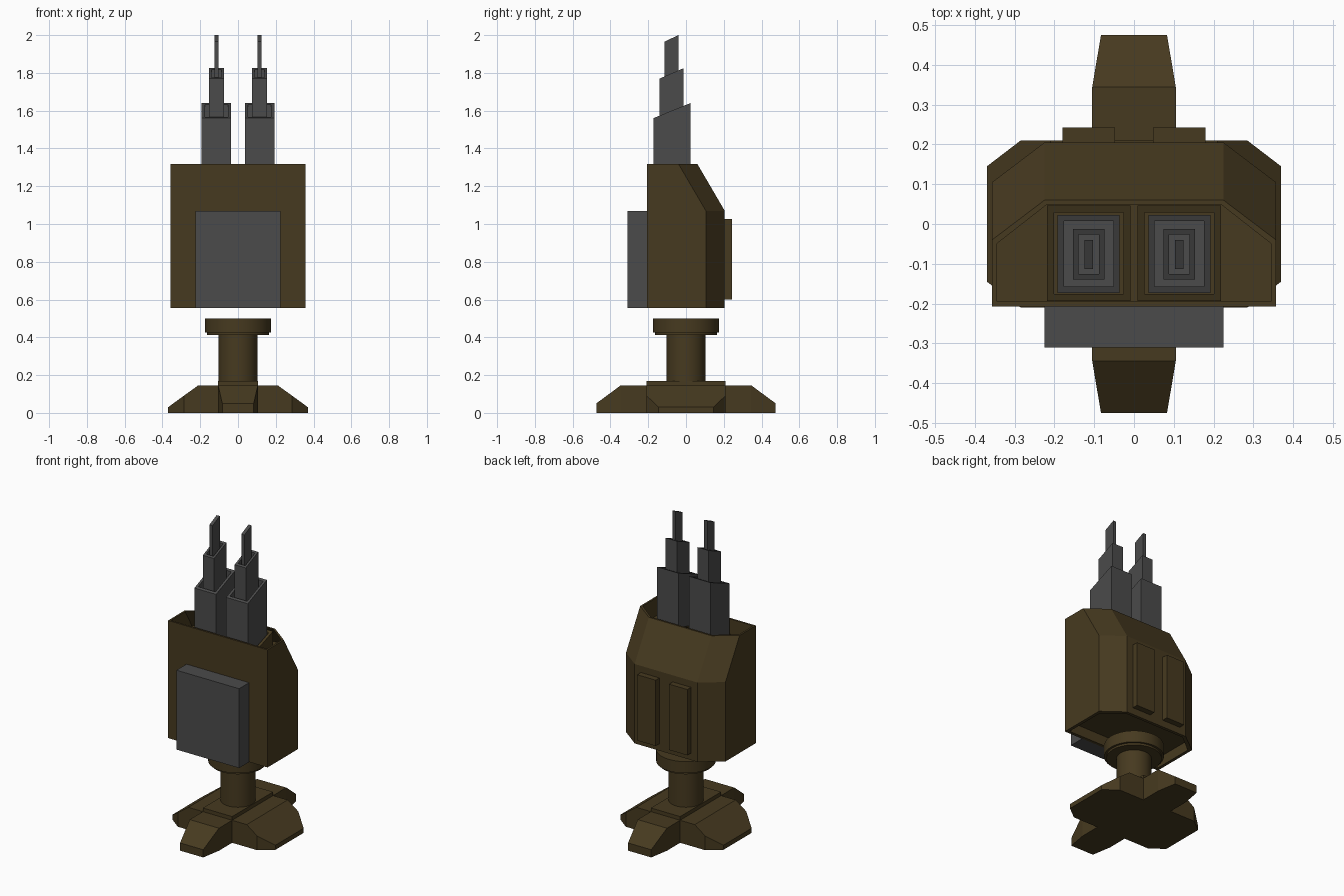
import bpy, bmesh, math
from itertools import product
from mathutils import Vector

if "Cube" in bpy.data.objects:
    bpy.data.objects.remove(bpy.data.objects["Cube"])


def material(name, colour):
    m = bpy.data.materials.new(name)
    m.diffuse_color = (*colour, 1)
    m.use_nodes = True
    m.node_tree.nodes["Principled BSDF"].inputs["Base Color"].default_value = m.diffuse_color
    return m


BROWN = material("brown_paint", (0.062, 0.042, 0.014))
GREY = material("dark_grey", (0.07, 0.07, 0.07))


def finish(name, bm, mat):
    bmesh.ops.recalc_face_normals(bm, faces=bm.faces[:])
    me = bpy.data.meshes.new(name)
    bm.to_mesh(me)
    bm.free()
    me.materials.append(mat)
    ob = bpy.data.objects.new(name, me)
    bpy.context.collection.objects.link(ob)
    return ob


def loft(name, rings, mat):
    """Skin a stack of equal-length point rings and cap both ends."""
    bm = bmesh.new()
    vs = [[bm.verts.new(p) for p in ring] for ring in rings]
    n = len(rings[0])
    for a, b in zip(vs, vs[1:]):
        for i in range(n):
            j = (i + 1) % n
            bm.faces.new((a[i], a[j], b[j], b[i]))
    bm.faces.new(vs[0][::-1])
    bm.faces.new(vs[-1])
    return finish(name, bm, mat)


def hull(name, points, mat):
    bm = bmesh.new()
    for p in points:
        bm.verts.new(p)
    bmesh.ops.convex_hull(bm, input=bm.verts[:])
    bmesh.ops.dissolve_limit(bm, angle_limit=0.01, verts=bm.verts[:], edges=bm.edges[:])
    return finish(name, bm, mat)


def box(name, x, y, z, mat):
    return hull(name, list(product(x, y, z)), mat)


def rect(cx, hx, y0, y1, z0, z1):
    """Rectangle whose height runs from z0 at the front to z1 at the back."""
    return [(cx - hx, y0, z0), (cx + hx, y0, z0), (cx + hx, y1, z1), (cx - hx, y1, z1)]


def slanted_tube(name, cx, hx, y0, y1, bottom, zf, zb, wall, depth, mat):
    """Rectangular tube with a slanted open top."""
    slope = (zb - zf) / (y1 - y0)
    a, b = zf + slope * wall, zb - slope * wall
    floor = zf - depth
    loft(name, [rect(cx, hx, y0, y1, bottom, bottom),
                rect(cx, hx, y0, y1, zf, zb),
                rect(cx, hx - wall, y0 + wall, y1 - wall, a, b),
                rect(cx, hx - wall, y0 + wall, y1 - wall, floor, floor)], mat)


# Feet: a wide pair along x, a narrow pair along y, and a raised centre plate
S = (-1, 1)
wide = [(sx * x, sy * y, z) for sx in S for sy in S for x, y, z in
        ((0.21, 0.21, 0.146), (0.285, 0.21, 0), (0.285, 0.21, 0.092),
         (0.37, 0.145, 0), (0.37, 0.145, 0.03))]
hull("side_feet", wide, BROWN)
narrow = [(sx * x, sy * y, z) for sx in S for sy in S for x, y, z in
          ((0.105, 0.345, 0), (0.105, 0.345, 0.146), (0.083, 0.475, 0), (0.083, 0.475, 0.05))]
hull("front_back_feet", narrow, BROWN)
box("centre_plate", (-0.105, 0.105), (-0.21, 0.21), (0.05, 0.17), BROWN)

# Turned column with a swivel collar
SIDES = 32
profile = [(0.103, 0.12), (0.103, 0.412), (0.163, 0.412), (0.163, 0.425), (0.176, 0.425), (0.176, 0.50)]
rings = [[(r * math.cos(2 * math.pi * i / SIDES), r * math.sin(2 * math.pi * i / SIDES), z)
          for i in range(SIDES)] for r, z in profile]
column = loft("column", rings, BROWN)
bpy.context.view_layer.objects.active = column
column.select_set(True)
bpy.ops.object.shade_smooth_by_angle(angle=math.radians(35))
column.select_set(False)


# Housing: chamfered shell, recessed at the top and underneath
def outline(back, z, inset=0.0):
    hx, cx, f = 0.357 - inset, 0.225 - inset * 0.4, -0.207 + inset
    corner, back = back - 0.10 - inset * 0.8, back - inset
    return [(-hx, f, z), (hx, f, z), (hx, corner, z), (cx, back, z), (-cx, back, z), (-hx, corner, z)]


W = 0.012
loft("housing", [outline(0.205, 0.62, 0.02), outline(0.205, 0.555, 0.02), outline(0.205, 0.555),
                 outline(0.205, 1.07), outline(0.06, 1.318), outline(0.06, 1.318, W),
                 outline(0.13, 1.20, W)], BROWN)

# Flat front box
box("front_box", (-0.225, 0.225), (-0.31, -0.2), (0.555, 1.07), GREY)

# Back panels and telescoping masts, one of each per side
for s, side in ((-1, "left"), (1, "right")):
    box(f"back_panel_{side}", sorted((s * 0.048, s * 0.18)), (0.19, 0.243), (0.60, 1.027), BROWN)
    c = s * 0.114
    slanted_tube(f"mast_socket_{side}", c, 0.105, -0.194, 0.047, 1.15, 1.22, 1.305, 0.018, 0.04, BROWN)
    slanted_tube(f"mast_lower_{side}", c, 0.078, -0.173, 0.023, 1.16, 1.56, 1.64, 0.016, 0.06, GREY)
    slanted_tube(f"mast_middle_{side}", c, 0.04, -0.14, -0.012, 1.48, 1.77, 1.825, 0.014, 0.06, GREY)
    loft(f"mast_tip_{side}", [rect(c, 0.011, -0.113, -0.04, 1.69, 1.69),
                              rect(c, 0.011, -0.113, -0.04, 1.966, 2.0)], GREY)
